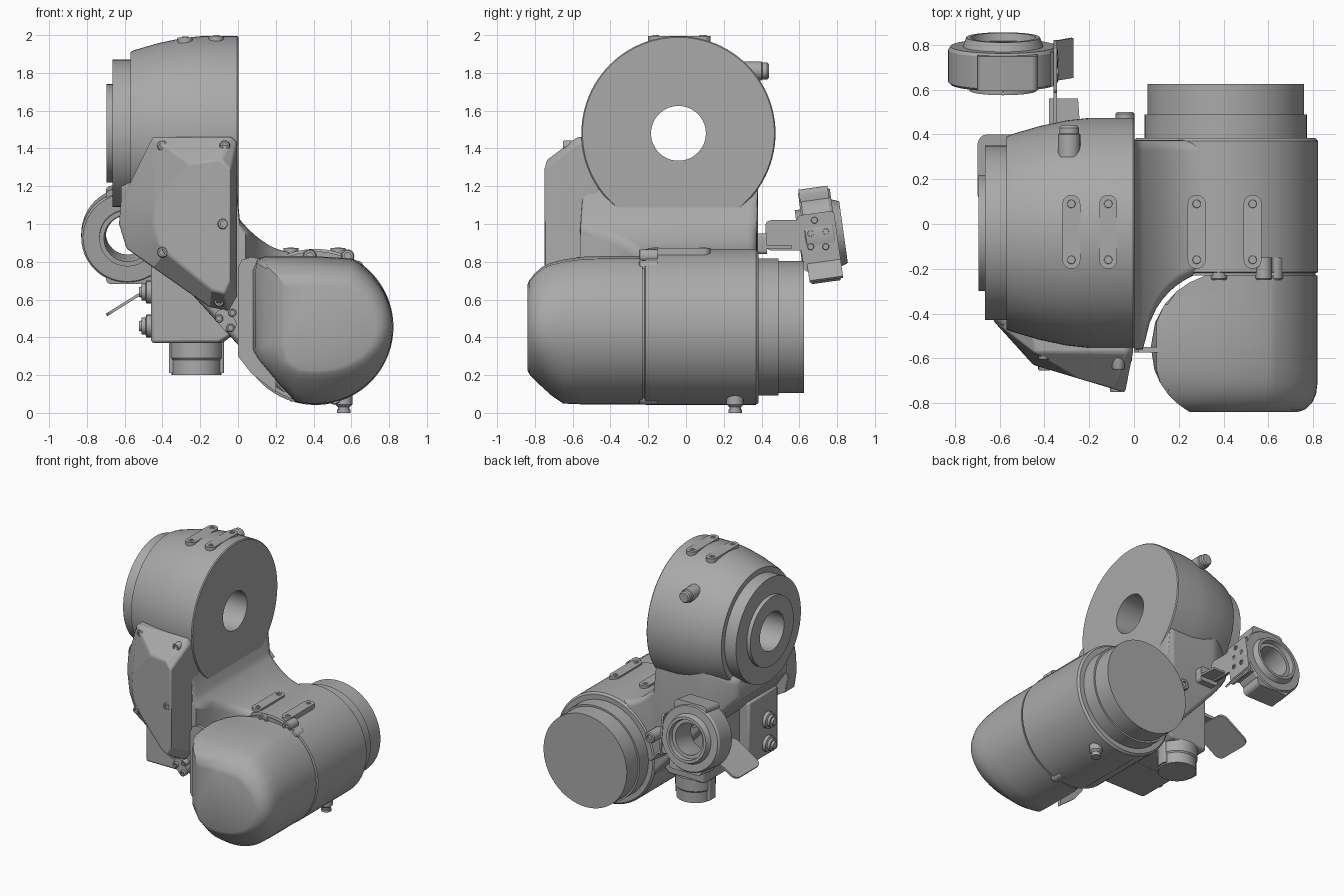
import bpy, bmesh, math
from mathutils import Vector, Matrix

if "Cube" in bpy.data.objects:
    bpy.data.objects.remove(bpy.data.objects["Cube"])

grey = bpy.data.materials.new("machine_grey")
GREY = (0.4, 0.4, 0.4, 1)
grey.use_nodes = True
grey.diffuse_color = GREY
grey.node_tree.nodes["Principled BSDF"].inputs["Base Color"].default_value = GREY


def loft(name, rings, wrap=False, angle=32, bevel=0):
    """Skin a list of equal rings; cap the ends, or join last to first."""
    bm = bmesh.new()
    rows = [[bm.verts.new(p) for p in ring] for ring in rings]
    n = len(rows[0])
    pairs = list(zip(rows, rows[1:])) + ([(rows[-1], rows[0])] if wrap else [])
    for a, b in pairs:
        for i in range(n):
            j = (i + 1) % n
            bm.faces.new((a[i], a[j], b[j], b[i]))
    if not wrap:
        bm.faces.new(rows[0][::-1])
        bm.faces.new(rows[-1])
    bmesh.ops.remove_doubles(bm, verts=bm.verts, dist=0.0001)
    bmesh.ops.recalc_face_normals(bm, faces=bm.faces)
    mesh = bpy.data.meshes.new(name)
    bm.to_mesh(mesh)
    bm.free()
    mesh.materials.append(grey)
    ob = bpy.data.objects.new(name, mesh)
    bpy.context.collection.objects.link(ob)
    bpy.ops.object.select_all(action='DESELECT')
    bpy.context.view_layer.objects.active = ob
    ob.select_set(True)
    bpy.ops.object.shade_smooth_by_angle(angle=math.radians(angle))
    if bevel:
        mod = ob.modifiers.new("soft_edges", 'BEVEL')
        mod.width, mod.segments, mod.limit_method = bevel, 2, 'ANGLE'
    return ob


def place(axis, a, u, v):
    return {'X': Vector((a, u, v)), 'Y': Vector((u, a, v)), 'Z': Vector((u, v, a))}[axis]


def lathe(name, axis, u, v, profile, wrap=False, n=64):
    """Revolve (position, radius) pairs about an axis line through (u, v)."""
    turns = [i * math.tau / n for i in range(n)]
    return loft(name, [[place(axis, a, u + r * math.cos(t), v + r * math.sin(t))
                        for t in turns] for a, r in profile], wrap)


def rounded(u0, u1, v0, v1, r, steps=5):
    pts = []
    for k, (cu, cv) in enumerate(((u1 - r, v1 - r), (u0 + r, v1 - r),
                                  (u0 + r, v0 + r), (u1 - r, v0 + r))):
        for i in range(steps + 1):
            t = (k + i / steps) * math.pi / 2
            pts.append((cu + r * math.cos(t), cv + r * math.sin(t)))
    return pts


def prism(name, axis, outline, a0, a1, bevel=0):
    return loft(name, [[place(axis, a, u, v) for u, v in outline] for a in (a0, a1)],
                bevel=bevel)


def tilt(ob, degrees, axis, pivot):
    p = Matrix.Translation(pivot)
    ob.matrix_world = p @ Matrix.Rotation(math.radians(degrees), 4, axis) @ p.inverted()


def bolt(name, axis, u, v, a, end, r):
    """Round screw head with a recessed socket, reaching from a to end."""
    d = math.copysign(0.015, end - a)
    lathe(name, axis, u, v, [(a, r), (end - d / 2, r), (end, r * 0.85),
                             (end, r * 0.5), (end - d, r * 0.5)], n=16)


# Upper housing with a through bore and stepped flange
lathe("upper_housing", 'X', -0.04, 1.48, [
    (0.003, 0.145), (0.003, 0.508), (-0.004, 0.514), (-0.2, 0.514), (-0.3, 0.503),
    (-0.42, 0.478), (-0.55, 0.44), (-0.57, 0.43), (-0.57, 0.39), (-0.665, 0.39),
    (-0.665, 0.26), (-0.695, 0.26), (-0.695, 0.145)], wrap=True, n=96)

# Lower housing with stepped rear cap
lathe("lower_housing", 'Y', 0.41, 0.455, [
    (-0.23, 0.40), (-0.22, 0.40), (-0.215, 0.413), (0.37, 0.413), (0.385, 0.40),
    (0.385, 0.363), (0.49, 0.363), (0.49, 0.35), (0.625, 0.35)], n=96)

# Connecting casting between the two housings
rings = []
for i in range(36):
    x = -0.62 + i * 0.03
    if x <= 0:
        end = max(0, (-0.4 - x) / 0.22)
        front, back, top = -0.54 + 0.11 * end ** 2, 0.38 - 0.13 * end ** 1.5, 1.3 - 0.1 * end
    else:
        front = -0.56 + math.sqrt(max(0, 0.36 ** 2 - (x - 0.41) ** 2))
        back, top = 0.375, 0.85 + 0.185 * max(0, 1 - x / 0.3) ** 2
    bottom = max(0.36 - 1.1 * x, 0.06)
    rings.append([Vector((x, y, z)) for y, z in rounded(front, back, bottom, top, 0.05)])
loft("connecting_casting", rings, angle=50)


# Rounded front motor cover
def cover_outline(left):
    pts = [(0.41 + 0.41 * math.cos(t), 0.455 + 0.41 * math.sin(t))
           for t in (math.radians(-105 + 167 * i / 30) for i in range(31))]
    pts += [(0.4, 0.83), (left + 0.08, 0.83), (left + 0.03, 0.815), (left, 0.76),
            (left, 0.34), (left + 0.04, 0.28), (left + 0.15, 0.15)]
    return pts


rings = []
for y, top, low, wide in ((-0.23, 1, 1, 1), (-0.26, 1, 1, 1), (-0.3, 1, 1, 1), (-0.36, 1, 1, 1),
                          (-0.44, 1, 1, 1), (-0.55, 0.99, 1, 1), (-0.65, 0.95, 0.99, 1),
                          (-0.71, 0.91, 0.89, 1), (-0.76, 0.85, 0.78, 0.985),
                          (-0.8, 0.76, 0.69, 0.94), (-0.83, 0.66, 0.61, 0.86),
                          (-0.84, 0.59, 0.56, 0.78)):
    dy = min(abs(y + 0.55) / 0.33, 1)
    left = min(0.41 - 0.335 * math.sqrt(1 - dy ** 2), 0.32)
    rings.append([Vector((max(left, 0.41 + (x - 0.41) * wide), y,
                          0.455 + (z - 0.455) * (top if z > 0.455 else low)))
                  for x, z in cover_outline(0.07)])
loft("motor_cover", rings, angle=40)
prism("motor_cover_flange", 'Y', [(0.2, 0.8), (0.07, 0.825), (0.02, 0.81), (0, 0.77), (0, 0.3),
                                  (0.07, 0.21), (0.2, 0.11)], -0.575, -0.55)

# Faceted belt cover on the front, rising toward its inner side
base = [(-0.45, 1.46), (-0.03, 1.46), (-0.005, 1.43), (-0.005, 0.62), (-0.05, 0.54),
        (-0.15, 0.56), (-0.45, 0.77), (-0.59, 0.87), (-0.63, 1.0), (-0.62, 1.12)]
crown = [(-0.25, 1.32), (-0.09, 1.34), (-0.04, 1.29), (-0.04, 0.7), (-0.07, 0.63),
         (-0.14, 0.65), (-0.38, 0.85), (-0.43, 0.91), (-0.45, 1.0), (-0.44, 1.12)]
loft("belt_cover", [[Vector((x, max(0, -0.45 - x) * 0.8 - depth, z)) for x, z in base]
                    for depth in (0.46, 0.575)] +
     [[Vector((x, -0.765 - 0.3 * x, z)) for x, z in crown]], angle=20, bevel=0.02)
for x, z, y in ((-0.4, 1.415, -0.605), (-0.07, 1.415, -0.65), (-0.08, 1.0, -0.75),
                (-0.4, 0.85, -0.655), (-0.1, 0.59, -0.65)):
    bolt("belt_cover_screw", 'Y', x, z, -0.56, y, 0.028)

# Small link plate between the two covers
link = prism("link_plate", 'Y', rounded(-0.13, 0.0, 0.45, 0.53, 0.038), -0.6, -0.53)
tilt(link, 50, 'Y', Vector((-0.065, -0.56, 0.49)))
for x, z in ((-0.1, 0.5), (-0.04, 0.45), (-0.03, 0.53)):
    bolt("link_screw", 'Y', x, z, -0.57, -0.615, 0.022)

# Mounting pads with screws on top of both housings
for x, z in ((-0.28, 1.992), (-0.115, 2.0), (0.28, 0.876), (0.53, 0.876)):
    prism("mounting_pad", 'Z', rounded(x - 0.04, x + 0.04, -0.2, 0.13, 0.039), z - 0.08, z - 0.004)
    for y in (-0.16, 0.09):
        bolt("pad_screw", 'Z', x, y, z - 0.03, z, 0.02)

# Cover fixing bosses around the lower housing seam
for x, z in ((0.38, 0.83), (0.58, 0.83), (0.63, 0.77), (0.51, 0.08)):
    bolt("seam_boss", 'Y', x, z, -0.15, -0.25, 0.036)

# Drain foot, breather and rear plug
lathe("drain_foot", 'Z', 0.56, 0.26, [(0.1, 0.045), (0.045, 0.045), (0.03, 0.03),
                                      (0.018, 0.03), (0.018, 0.036), (0, 0.036)], n=24)
lathe("upper_plug", 'Y', -0.29, 1.81, [(0.3, 0.05), (0.4, 0.05), (0.405, 0.044),
                                       (0.43, 0.044), (0.44, 0.036)], n=24)
bolt("rear_plug", 'Y', -0.04, 0.7, 0.3, 0.5, 0.042)

# Connector box below the casting, with side sockets and a round plug
prism("connector_box", 'Y', [(-0.46, 0.37), (-0.1, 0.37), (-0.02, 0.42), (-0.02, 0.75),
                             (-0.46, 0.85)], -0.45, -0.1, bevel=0.015)
prism("plug_box", 'Y', [(-0.38, 0.37), (-0.08, 0.37), (-0.02, 0.42), (-0.02, 0.75),
                        (-0.38, 0.8)], -0.12, 0.32, bevel=0.015)
for z in (0.64, 0.46):
    lathe("side_socket", 'X', -0.32, z, [(-0.42, 0.06), (-0.485, 0.06), (-0.49, 0.045),
                                         (-0.51, 0.045), (-0.51, 0.03), (-0.525, 0.025)], n=24)
lathe("round_plug", 'Z', -0.22, 0.2, [(0.38, 0.14), (0.29, 0.14), (0.28, 0.132), (0.2, 0.132)], n=32)
for x in (-0.34, -0.1):
    prism("plug_latch", 'Z', rounded(x - 0.025, x + 0.025, 0.16, 0.24, 0.01), 0.21, 0.38)

# Sloping sensor flap beside the connector box
flap = prism("sensor_flap", 'Z', rounded(-0.72, -0.44, 0.09, 0.4, 0.05), 0.59, 0.605)
tilt(flap, -32, 'Y', Vector((-0.57, 0.24, 0.6)))
prism("flap_bracket", 'Y', [(-0.47, 0.66), (-0.36, 0.66), (-0.36, 0.69), (-0.47, 0.68)], 0.12, 0.3)

# Cable clamp ring with flattened upper and lower jaws
pivot = Vector((-0.58, 0.71, 0.94))
ring = lathe("clamp_ring", 'Y', -0.585, 0.94, [
    (0.595, 0.125), (0.595, 0.15), (0.625, 0.15), (0.625, 0.235), (0.635, 0.245),
    (0.78, 0.245), (0.795, 0.235), (0.795, 0.18), (0.835, 0.165), (0.835, 0.145),
    (0.8, 0.14), (0.8, 0.115), (0.65, 0.115)], wrap=True, n=48)
tilt(ring, 8, 'X', pivot)
for name, size in (("clamp_upper_jaw", (-0.7, -0.43, 1.1, 1.195)),
                   ("clamp_lower_jaw", (-0.7, -0.43, 0.69, 0.78)),
                   ("clamp_side_block", (-0.42, -0.35, 0.78, 1.06))):
    jaw = prism(name, 'Y', rounded(*size, 0.03), 0.63, 0.785)
    tilt(jaw, 8, 'X', pivot)

# Bent bracket carrying the clamp
plate = prism("bracket_plate", 'X', rounded(0.6, 0.8, 0.76, 1.06, 0.02), -0.36, -0.345)
foot = prism("bracket_foot", 'Y', [(-0.36, 0.8), (-0.345, 0.8), (-0.27, 0.71), (-0.28, 0.7)],
             0.62, 0.8)
for ob in (plate, foot):
    tilt(ob, 8, 'X', pivot)
prism("bracket_arm", 'X', rounded(0.42, 0.64, 0.86, 1.02, 0.03), -0.36, -0.345)
prism("bracket_flange", 'Z', [(-0.38, 0.56), (-0.25, 0.56), (-0.24, 0.42), (-0.38, 0.42)],
      0.87, 0.885)
prism("bracket_base", 'Y', rounded(-0.39, -0.24, 0.84, 0.95, 0.02), 0.34, 0.43)
for y, z in ((0.66, 0.88), (0.74, 0.88), (0.66, 0.95), (0.74, 0.96), (0.68, 1.02)):
    bolt("bracket_screw", 'X', y, z, -0.35, -0.338, 0.018)
